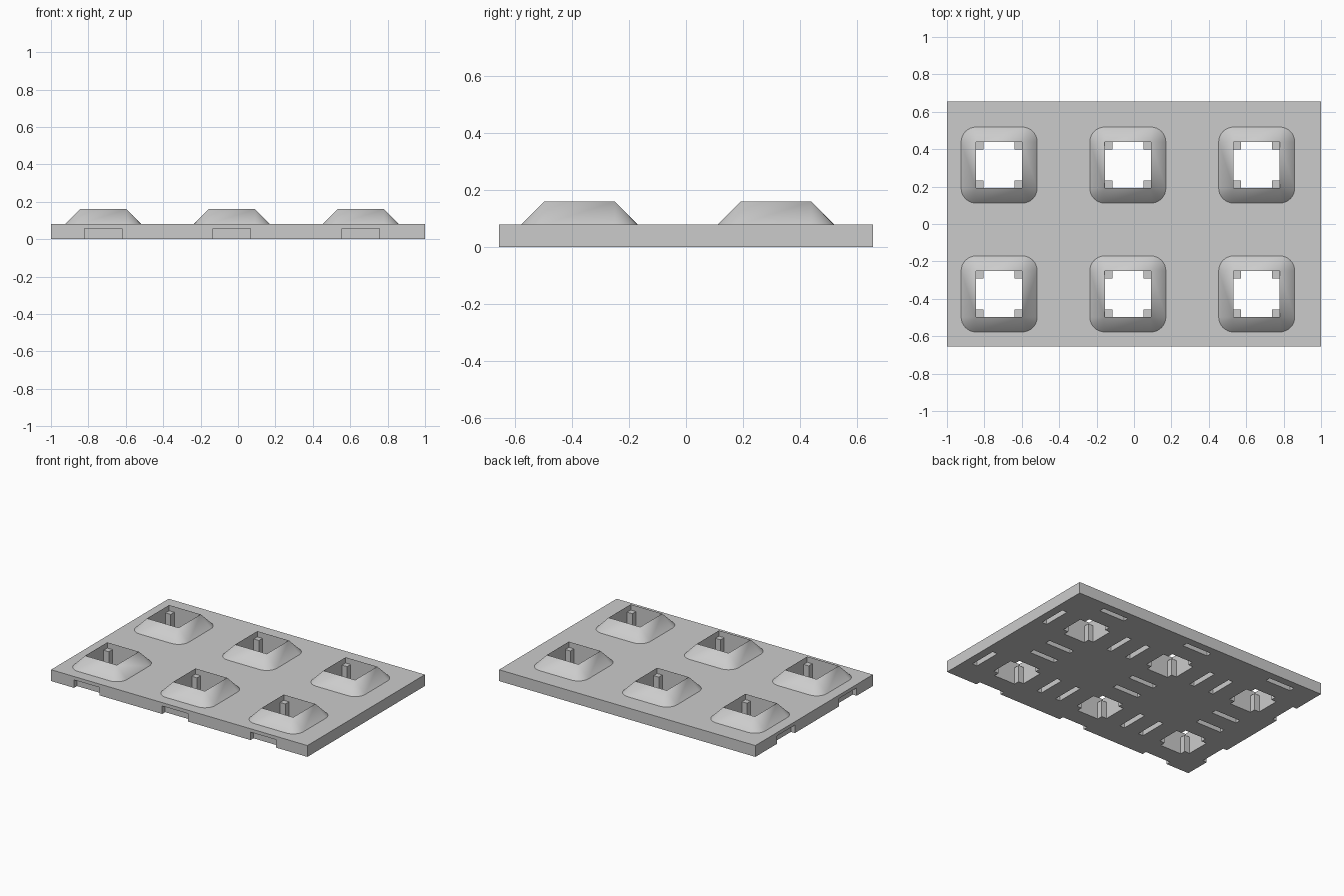
import bpy, bmesh, math

if "Cube" in bpy.data.objects:
    bpy.data.objects.remove(bpy.data.objects["Cube"])

CENTRES = [(x, y) for x in (-0.721, -0.033, 0.656) for y in (-0.374, 0.315)]
PLATE_TOP, RIM_TOP, POST_TOP = 0.08, 0.16, 0.12
HOLE, POST, FLARE = 0.123, 0.04, 0.08   # half opening, post width, collar spread

grey = bpy.data.materials.new("light grey")
grey.diffuse_color = (0.6, 0.6, 0.6, 1)
grey.use_nodes = True
grey.node_tree.nodes["Principled BSDF"].inputs["Base Color"].default_value = grey.diffuse_color


def box(bm, x0, x1, y0, y1, z0, z1):
    prism(bm, [(x0, y0), (x1, y0), (x1, y1), (x0, y1)], z0, z1)


def prism(bm, outline, z0, z1):
    loft(bm, [[(x, y, z) for x, y in outline] for z in (z0, z1)])


def loft(bm, rings):
    """Closed solid through rings of equal point count."""
    rings = [[bm.verts.new(p) for p in r] for r in rings]
    n = len(rings[0])
    for a, b in zip(rings, rings[1:]):
        for i in range(n):
            j = (i + 1) % n
            bm.faces.new((a[i], a[j], b[j], b[i]))
    bm.faces.new(rings[0][::-1])
    bm.faces.new(rings[-1])


def make(name, bm):
    bmesh.ops.remove_doubles(bm, verts=bm.verts, dist=1e-5)
    bmesh.ops.recalc_face_normals(bm, faces=bm.faces)
    me = bpy.data.meshes.new(name)
    bm.to_mesh(me)
    bm.free()
    me.materials.append(grey)
    ob = bpy.data.objects.new(name, me)
    bpy.context.collection.objects.link(ob)
    return ob


def combine(target, tool, operation):
    bpy.context.view_layer.objects.active = target
    m = target.modifiers.new(operation, 'BOOLEAN')
    m.object, m.operation, m.solver = tool, operation, 'EXACT'
    bpy.ops.object.modifier_apply(modifier=m.name)
    bpy.data.objects.remove(tool)


def rounded(cx, cy, r, z, segs=8):
    """Square of the opening size grown outwards by r with round corners."""
    h = HOLE + 0.0004
    pts = []
    for k, (sx, sy) in enumerate(((1, 1), (-1, 1), (-1, -1), (1, -1))):
        for i in range(segs + 1):
            a = math.pi / 2 * (k + i / segs)
            pts.append((cx + sx * h + r * math.cos(a), cy + sy * h + r * math.sin(a), z))
    return pts


# base plate
bm = bmesh.new()
box(bm, -1, 1, -0.655, 0.655, 0, PLATE_TOP)
plate = make("socket_plate", bm)

# sloping collars with conical corners
bm = bmesh.new()
for cx, cy in CENTRES:
    loft(bm, [rounded(cx, cy, FLARE, 0.04), rounded(cx, cy, FLARE, PLATE_TOP),
              rounded(cx, cy, 0, RIM_TOP)])
combine(plate, make("collars", bm), 'UNION')

# square openings above the corner posts
bm = bmesh.new()
for cx, cy in CENTRES:
    box(bm, cx - HOLE, cx + HOLE, cy - HOLE, cy + HOLE, POST_TOP, 0.3)
combine(plate, make("upper_openings", bm), 'DIFFERENCE')

# cross-shaped openings that leave the four corner posts
bm = bmesh.new()
h, p = HOLE, HOLE - POST
cross = [(h, -p), (h, p), (p, p), (p, h), (-p, h), (-p, p),
         (-h, p), (-h, -p), (-p, -p), (-p, -h), (p, -h), (p, -p)]
for cx, cy in CENTRES:
    prism(bm, [(cx + x, cy + y) for x, y in cross], -0.1, POST_TOP + 0.02)
combine(plate, make("lower_openings", bm), 'DIFFERENCE')

# underside slots on all four sides of each opening
bm = bmesh.new()
for cx, cy in CENTRES:
    for s in (-1, 1):
        a, b = sorted((s * 0.248, s * 0.286))
        box(bm, cx + a, cx + b, cy - 0.1, cy + 0.1, -0.1, 0.056)
        box(bm, cx - 0.1, cx + 0.1, cy + a, cy + b, -0.1, 0.056)
combine(plate, make("underside_slots", bm), 'DIFFERENCE')

# smooth the conical corners only
bpy.ops.object.select_all(action='DESELECT')
plate.select_set(True)
bpy.context.view_layer.objects.active = plate
bpy.ops.object.shade_smooth_by_angle(angle=math.radians(25))
